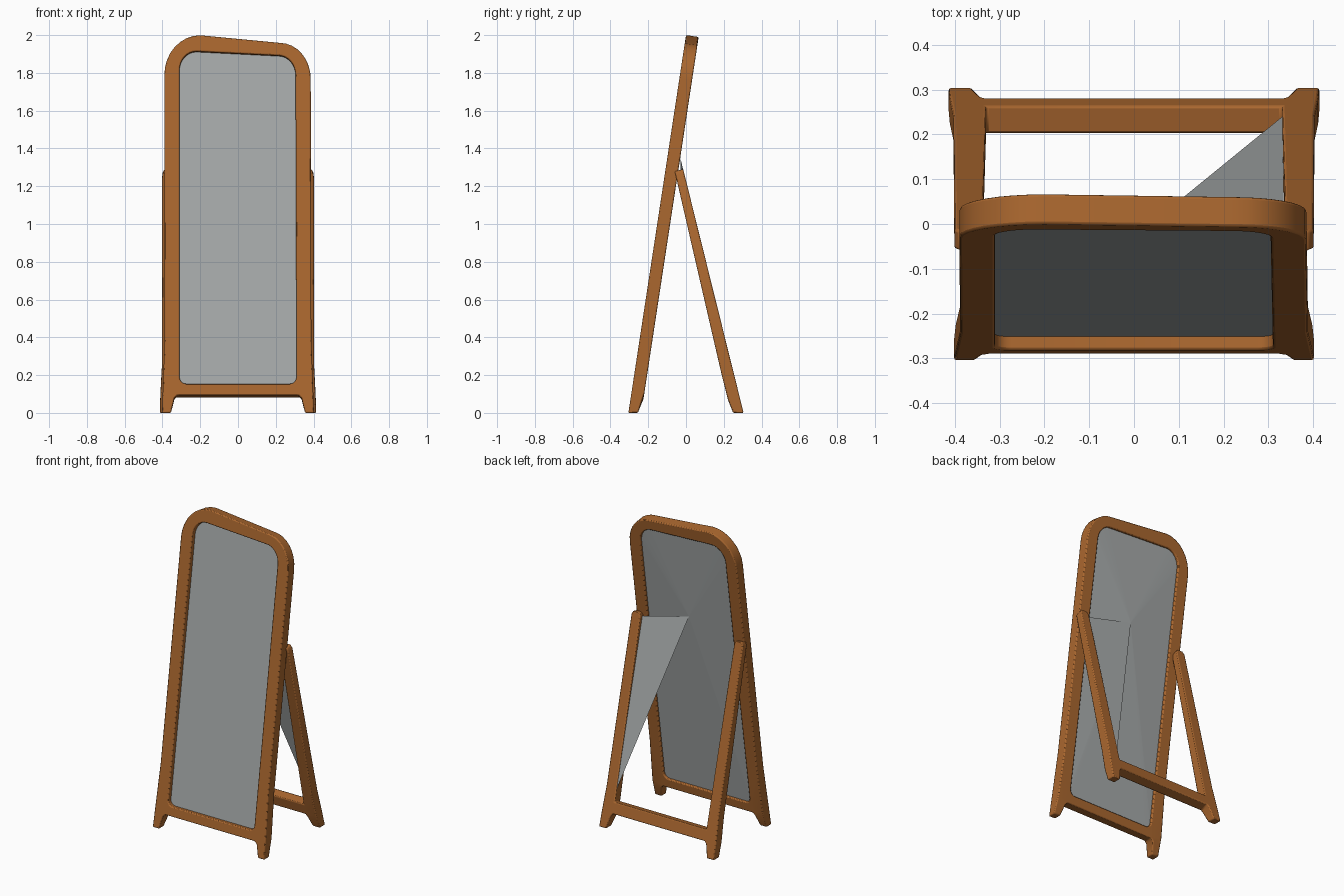
import bpy, bmesh, math
from mathutils import Vector

cube = bpy.data.objects.get("Cube")
if cube:
    bpy.data.objects.remove(cube, do_unlink=True)


def material(name, rgb):
    m = bpy.data.materials.new(name)
    m.use_nodes = True
    m.diffuse_color = (*rgb, 1)
    m.node_tree.nodes["Principled BSDF"].inputs["Base Color"].default_value = (*rgb, 1)
    return m


wood = material("warm wood", (0.40, 0.135, 0.028))
glass = material("grey glass", (0.38, 0.40, 0.40))


# Leaning planes: x across, s up the panel, d depth behind its outer face
def front_lean(x, s, d):
    return Vector((x, -0.305 + 0.1525 * s + d, max(0, s - 0.15 * d)))


def rear_lean(x, s, d):
    return Vector((x, 0.305 - 0.248 * s - d, max(0, s - 0.248 * d)))


def arc(cx, cz, rx, rz, start, steps=8):
    """Quarter turn, counter-clockwise from the start angle."""
    angles = [math.radians(start + 90 * i / steps) for i in range(steps + 1)]
    return [(cx + rx * math.cos(a), cz + rz * math.sin(a)) for a in angles]


def finish(bm, name, mat):
    bmesh.ops.recalc_face_normals(bm, faces=bm.faces)
    me = bpy.data.meshes.new(name)
    bm.to_mesh(me)
    bm.free()
    me.materials.append(mat)
    ob = bpy.data.objects.new(name, me)
    bpy.context.collection.objects.link(ob)
    return ob


def panel(name, loops, lean, depth):
    """Fill outline loops, thicken along the lean and soften the edges."""
    bm = bmesh.new()
    for loop in loops:
        vs = [bm.verts.new((x, 0, s)) for x, s in loop]
        for a, b in zip(vs, vs[1:] + vs[:1]):
            bm.edges.new((a, b))
    bmesh.ops.triangle_fill(bm, edges=bm.edges[:], use_beauty=True, normal=(0, -1, 0))
    outer = bm.verts[:]
    bmesh.ops.extrude_face_region(bm, geom=bm.faces[:], use_keep_orig=True)
    outer = set(outer)
    for v in bm.verts:
        x, _, s = v.co
        v.co = lean(x, s, 0 if v in outer else depth(s))
    ob = finish(bm, name, wood)
    bev = ob.modifiers.new("soft edges", "BEVEL")
    bev.width = 0.006
    bev.segments = 2
    bev.limit_method = "ANGLE"
    bev.angle_limit = math.radians(40)
    bpy.ops.object.select_all(action="DESELECT")
    ob.select_set(True)
    bpy.context.view_layer.objects.active = ob
    bpy.ops.object.shade_smooth_by_angle(angle=math.radians(35))
    return ob


# Front frame with splayed feet and a gently sloping rounded top
foot = [(0.322, 0.095), (0.337, 0.08), (0.355, 0), (0.402, 0), (0.398, 0.12), (0.388, 0.4)]
outline = foot + arc(0.22, 1.77, 0.165, 0.19, 0) + arc(-0.2, 1.79, 0.19, 0.21, 90)
outline += [(-x, s) for x, s in reversed(foot)]
opening = (arc(0.215, 1.79, 0.09, 0.103, 0) + arc(-0.22, 1.815, 0.09, 0.1, 90)
           + arc(-0.275, 0.19, 0.035, 0.035, 180, 4) + arc(0.275, 0.19, 0.035, 0.035, 270, 4))
panel("front_frame", [outline, opening], front_lean,
      lambda s: 0.05 if s < 0.05 else 0.067)

# Rear support: two legs joined by a low crossbar
half = [(0.33, 0.095), (0.342, 0.08), (0.362, 0), (0.414, 0), (0.411, 0.1), (0.403, 0.25),
        (0.401, 1.27), (0.39, 1.29), (0.35, 1.29), (0.338, 1.27), (0.33, 0.165)]
panel("rear_support", [half + [(-x, s) for x, s in reversed(half)]], rear_lean,
      lambda s: 0.045 if s > 1.2 else 0.055 if s < 0.05 else 0.062)

# Mirror glass: flat face in front, shallow fan behind
bm = bmesh.new()
peak = Vector((0, -0.03, 1.35))
rim = [(x * 1.01, s) for x, s in opening]
face = [bm.verts.new(front_lean(x, s, 0.03)) for x, s in rim]
back = [bm.verts.new(front_lean(x, s, 0.052)) for x, s in rim]
tip = bm.verts.new(peak)
bm.faces.new(face)
for i in range(len(rim)):
    j = (i + 1) % len(rim)
    bm.faces.new((face[i], face[j], back[j], back[i]))
    bm.faces.new((back[i], back[j], tip))
finish(bm, "mirror_glass", glass)

# Sheet stretched from the back of the mirror to the left rear leg
bm = bmesh.new()
corners = [peak, rear_lean(0.335, 1.27, 0.02), rear_lean(0.332, 0.24, 0.005)]
bm.faces.new([bm.verts.new(c) for c in corners])
finish(bm, "side_sheet", glass)
